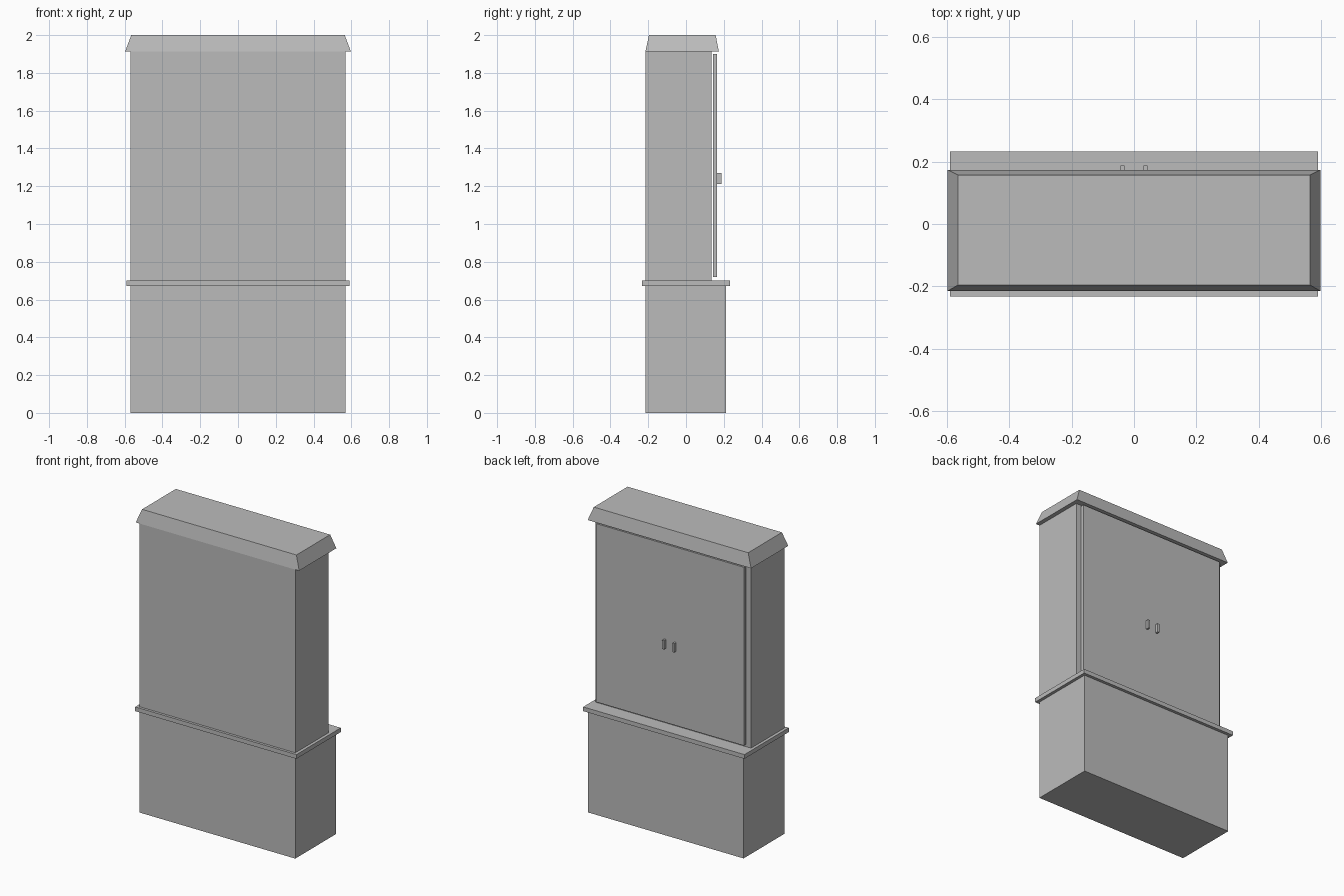
import bpy
import bmesh

cube = bpy.data.objects.get("Cube")
if cube:
    bpy.data.objects.remove(cube, do_unlink=True)

# Single grey finish
grey = bpy.data.materials.new("plain_grey")
grey.use_nodes = True
colour = (0.5, 0.5, 0.5, 1.0)
grey.diffuse_color = colour
grey.node_tree.nodes["Principled BSDF"].inputs["Base Color"].default_value = colour


def box(name, x, y, z, top_x=None, top_y=None):
    """Box from (min, max) ranges; the top may have its own x and y ranges."""
    bm = bmesh.new()
    verts = bmesh.ops.create_cube(bm, size=1.0)["verts"]
    for v in verts:
        upper = v.co.z > 0
        rx = top_x if upper and top_x else x
        ry = top_y if upper and top_y else y
        v.co = (rx[v.co.x > 0], ry[v.co.y > 0], z[upper])
    bmesh.ops.recalc_face_normals(bm, faces=bm.faces)
    mesh = bpy.data.meshes.new(name)
    bm.to_mesh(mesh)
    bm.free()
    mesh.materials.append(grey)
    obj = bpy.data.objects.new(name, mesh)
    bpy.context.collection.objects.link(obj)
    return obj


# Carcass: base, counter ledge and shallower upper cabinet
box("base_cabinet", (-0.57, 0.57), (-0.215, 0.212), (0.0, 0.672))
box("counter_ledge", (-0.59, 0.59), (-0.232, 0.232), (0.672, 0.70))
box("upper_cabinet", (-0.57, 0.57), (-0.215, 0.134), (0.70, 1.912))

# Crown with sloping sides
box("crown", (-0.598, 0.598), (-0.215, 0.174), (1.912, 2.0),
    top_x=(-0.565, 0.565), top_y=(-0.196, 0.157))

# Pair of doors standing just off the cabinet, each with a pull handle
for side, s in (("left", 1), ("right", -1)):
    box(side + "_door", sorted((0.0, s * 0.54)), (0.143, 0.165), (0.72, 1.90))
    box(side + "_handle", sorted((s * 0.031, s * 0.044)), (0.165, 0.187), (1.212, 1.27))
